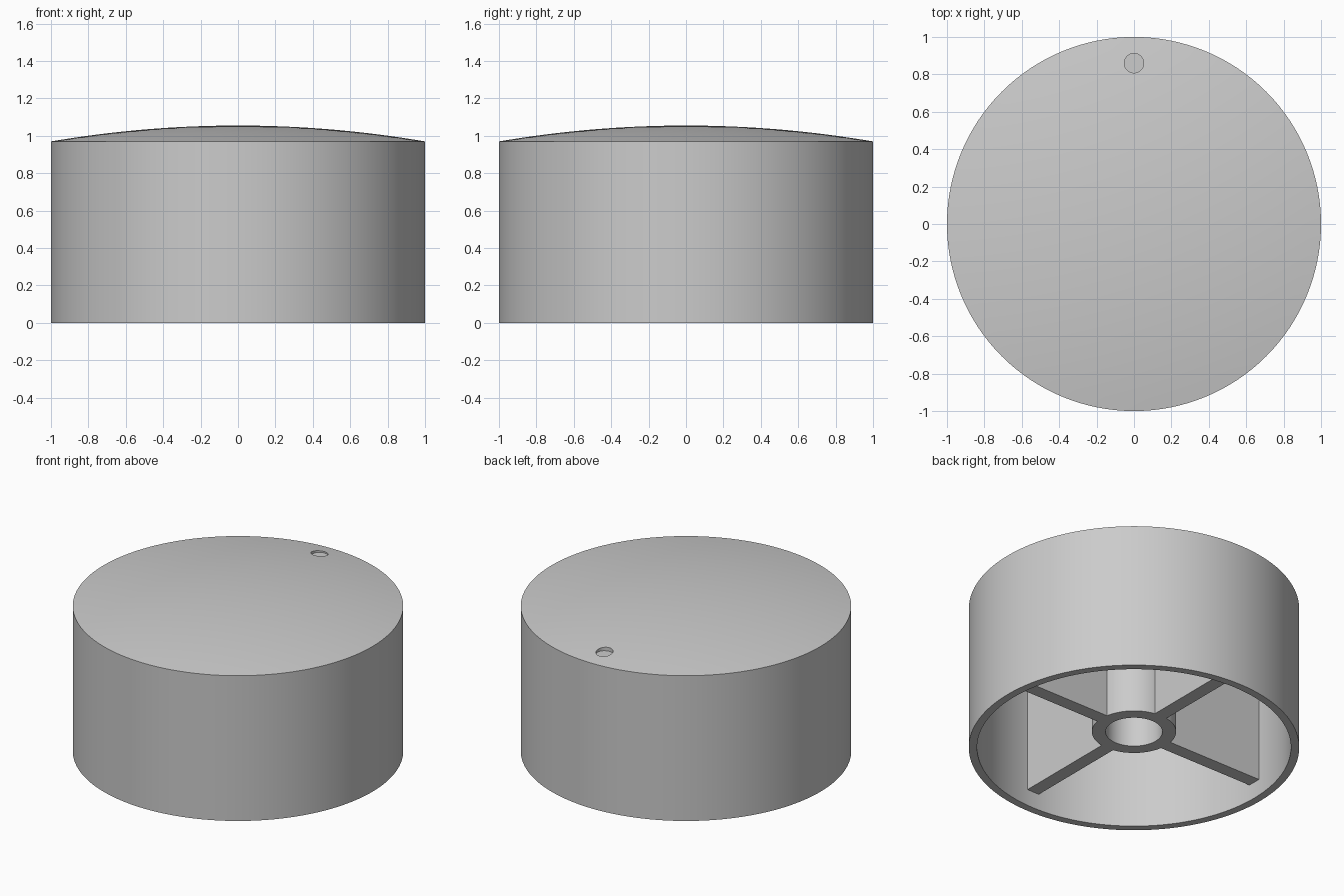
import bpy
import bmesh
import math
from mathutils import Matrix, Vector

cube = bpy.data.objects.get("Cube")
if cube:
    bpy.data.objects.remove(cube, do_unlink=True)

WALL_R, INNER_R = 1.0, 0.95
HUB_R, BORE_R = 0.255, 0.172
EDGE_Z, CROWN_Z = 0.97, 1.055
CEILING_Z, HUB_Z = 0.92, 0.11
RIB_WIDTH = 0.09

grey = bpy.data.materials.new("plain grey")
grey.use_nodes = True
colour = (0.6, 0.6, 0.6, 1)
grey.diffuse_color = colour
grey.node_tree.nodes["Principled BSDF"].inputs["Base Color"].default_value = colour


def make_object(name, bm):
    bmesh.ops.recalc_face_normals(bm, faces=bm.faces)
    mesh = bpy.data.meshes.new(name)
    bm.to_mesh(mesh)
    bm.free()
    mesh.materials.append(grey)
    obj = bpy.data.objects.new(name, mesh)
    bpy.context.collection.objects.link(obj)
    return obj


def activate(obj):
    bpy.ops.object.select_all(action="DESELECT")
    obj.select_set(True)
    bpy.context.view_layer.objects.active = obj


def lathe(name, profile, steps=128):
    bm = bmesh.new()
    verts = [bm.verts.new((r, 0, z)) for r, z in profile]
    edges = [bm.edges.new(pair) for pair in zip(verts, verts[1:])]
    bmesh.ops.spin(bm, geom=verts + edges, cent=(0, 0, 0), axis=(0, 0, 1),
                   angle=math.tau, steps=steps)
    bmesh.ops.remove_doubles(bm, verts=bm.verts, dist=0.0001)
    return make_object(name, bm)


# Hollow shell with domed crown, hub and blind bore in one turned profile
dome_steps = 16
dome = []
for i in range(dome_steps + 1):
    r = WALL_R * i / dome_steps
    dome.append((r, CROWN_Z - (CROWN_Z - EDGE_Z) * r * r))
inside = [(WALL_R, 0), (INNER_R, 0), (INNER_R, CEILING_Z), (HUB_R, CEILING_Z),
          (HUB_R, HUB_Z), (BORE_R, HUB_Z), (BORE_R, CEILING_Z), (0, CEILING_Z)]
knob = lathe("knob_body", dome + inside)

# Flat-bottomed pointer dimple near the back of the crown
bm = bmesh.new()
bmesh.ops.create_cone(bm, cap_ends=True, segments=32, radius1=0.052, radius2=0.052,
                      depth=0.2, matrix=Matrix.Translation((0, 0.86, 1.075)))
cutter = make_object("dimple_cutter", bm)
cutter.hide_render = True
activate(knob)
cut = knob.modifiers.new("dimple", "BOOLEAN")
cut.operation = "DIFFERENCE"
cut.solver = "EXACT"
cut.object = cutter
bpy.ops.object.modifier_apply(modifier=cut.name)
bpy.data.objects.remove(cutter, do_unlink=True)
bpy.ops.object.shade_smooth_by_angle(angle=math.radians(30))

# Four ribs joining the hub to the wall
start, end = HUB_R - 0.02, INNER_R + 0.01
size = Vector((end - start, RIB_WIDTH, CEILING_Z + 0.01 - HUB_Z))
centre = Vector(((start + end) / 2, 0, HUB_Z + size.z / 2))
for i, side in enumerate(("left", "back", "right", "front")):
    bm = bmesh.new()
    turn = Matrix.Rotation(i * math.pi / 2, 4, "Z")
    bmesh.ops.create_cube(bm, size=1, matrix=turn @ Matrix.Translation(centre)
                          @ Matrix.Diagonal(size.to_4d()))
    make_object(side + "_rib", bm)
